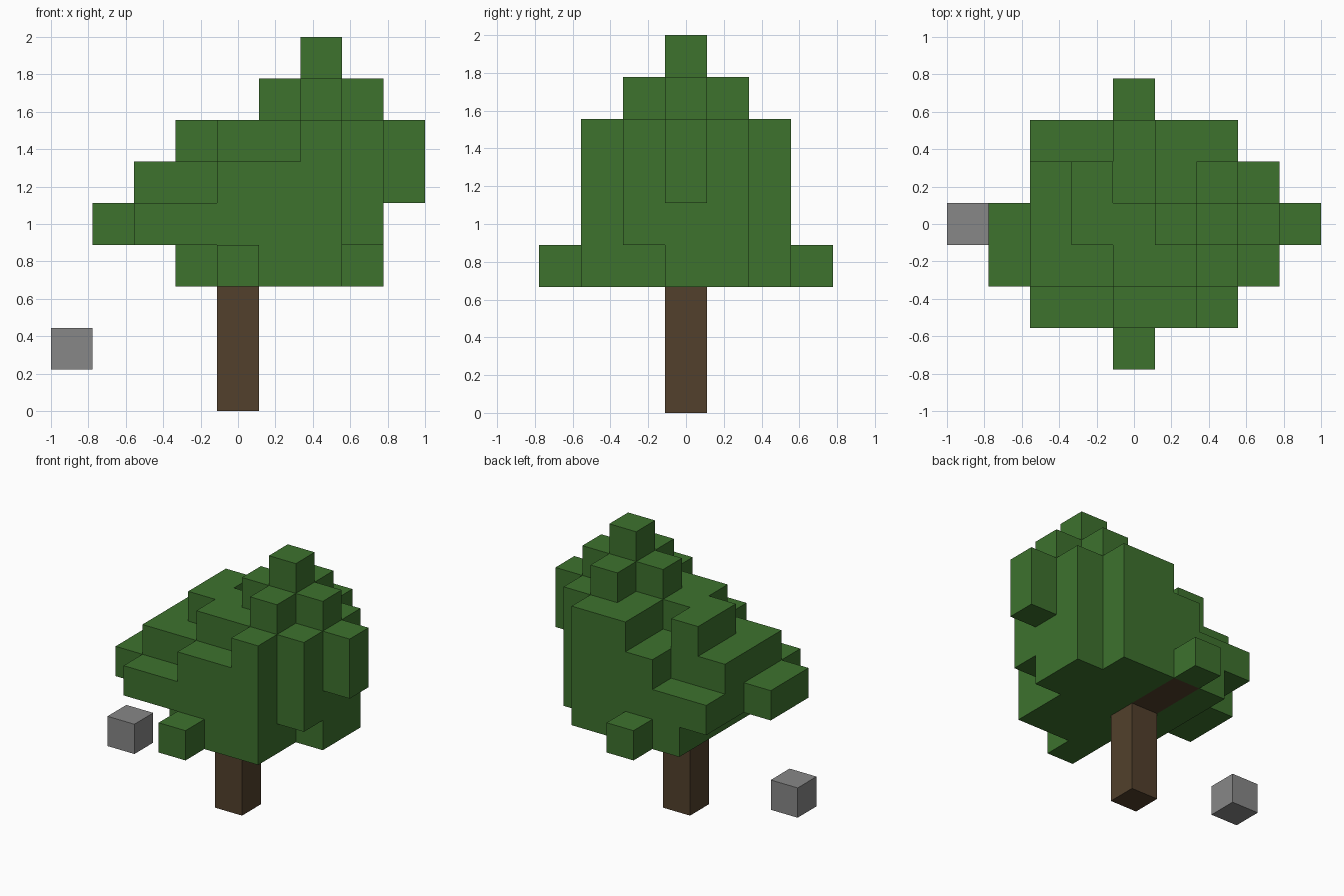
import bpy
import bmesh
from math import radians
from mathutils import Vector

U = 2 / 9  # edge length of one block

cube = bpy.data.objects.get("Cube")
if cube:
    bpy.data.objects.remove(cube, do_unlink=True)


def material(name, color):
    mat = bpy.data.materials.new(name)
    mat.use_nodes = True
    mat.diffuse_color = (*color, 1)
    mat.node_tree.nodes["Principled BSDF"].inputs["Base Color"].default_value = (*color, 1)
    return mat


def box(x, y, z):
    """Blocks in the inclusive index ranges x, y and z."""
    span = lambda r: range(r[0], r[1] + 1)
    return {(i, j, k) for i in span(x) for j in span(y) for k in span(z)}


def build(name, blocks, occupied, mat):
    """Mesh the outer faces of the blocks and merge the flat areas."""
    bm = bmesh.new()
    for block in sorted(blocks):
        centre = Vector((block[0], block[1], block[2] + 0.5))
        for axis in range(3):
            for sign in (-1, 1):
                step = Vector((0, 0, 0))
                step[axis] = sign
                if tuple(b + int(s) for b, s in zip(block, step)) in occupied:
                    continue
                a, b = Vector((0, 0, 0)), Vector((0, 0, 0))
                a[(axis + 1) % 3] = 0.5
                b[(axis + 2) % 3] = 0.5 * sign
                mid = centre + step / 2
                corners = (mid - a - b, mid + a - b, mid + a + b, mid - a + b)
                bm.faces.new([bm.verts.new(c * U) for c in corners])
    bmesh.ops.remove_doubles(bm, verts=bm.verts[:], dist=0.001)
    bmesh.ops.dissolve_limit(bm, angle_limit=radians(1), verts=bm.verts[:], edges=bm.edges[:])
    mesh = bpy.data.meshes.new(name)
    bm.to_mesh(mesh)
    bm.free()
    mesh.materials.append(mat)
    bpy.context.collection.objects.link(bpy.data.objects.new(name, mesh))


# Trunk with a short branch hidden under the leaves
wood = box((0, 0), (0, 0), (0, 2)) | box((0, 0), (1, 2), (3, 3))

# Leaf crown, leaning to one side
leaves = set().union(
    # main mass
    box((0, 2), (-2, 2), (3, 5)),
    box((-1, -1), (-1, 2), (3, 3)),
    box((-2, -1), (-2, 2), (4, 4)),
    box((-2, -1), (-1, 1), (5, 5)),
    # upper layer
    box((-1, -1), (0, 1), (6, 6)),
    box((0, 0), (-1, 0), (6, 6)),
    box((1, 1), (-1, 2), (6, 6)),
    box((2, 2), (-2, 2), (6, 6)),
    # side bulges
    box((-3, -3), (-1, 0), (4, 4)),
    box((3, 3), (0, 1), (3, 3)),
    box((3, 3), (-1, 1), (4, 6)),
    box((4, 4), (0, 0), (5, 6)),
    # front and back knobs
    box((0, 0), (-3, -3), (3, 3)),
    box((0, 0), (3, 3), (3, 3)),
    # crossed top and tip
    box((1, 3), (0, 0), (7, 7)),
    box((2, 2), (-1, 1), (7, 7)),
    box((2, 2), (0, 0), (8, 8)),
) - wood

# Loose block floating beside the trunk
stone = box((-4, -4), (0, 0), (1, 1))

occupied = wood | leaves
build("trunk", wood, occupied, material("bark brown", (0.084, 0.051, 0.025)))
build("leaf_crown", leaves, occupied, material("leaf green", (0.047, 0.168, 0.027)))
build("floating_block", stone, stone, material("stone grey", (0.242, 0.242, 0.242)))
